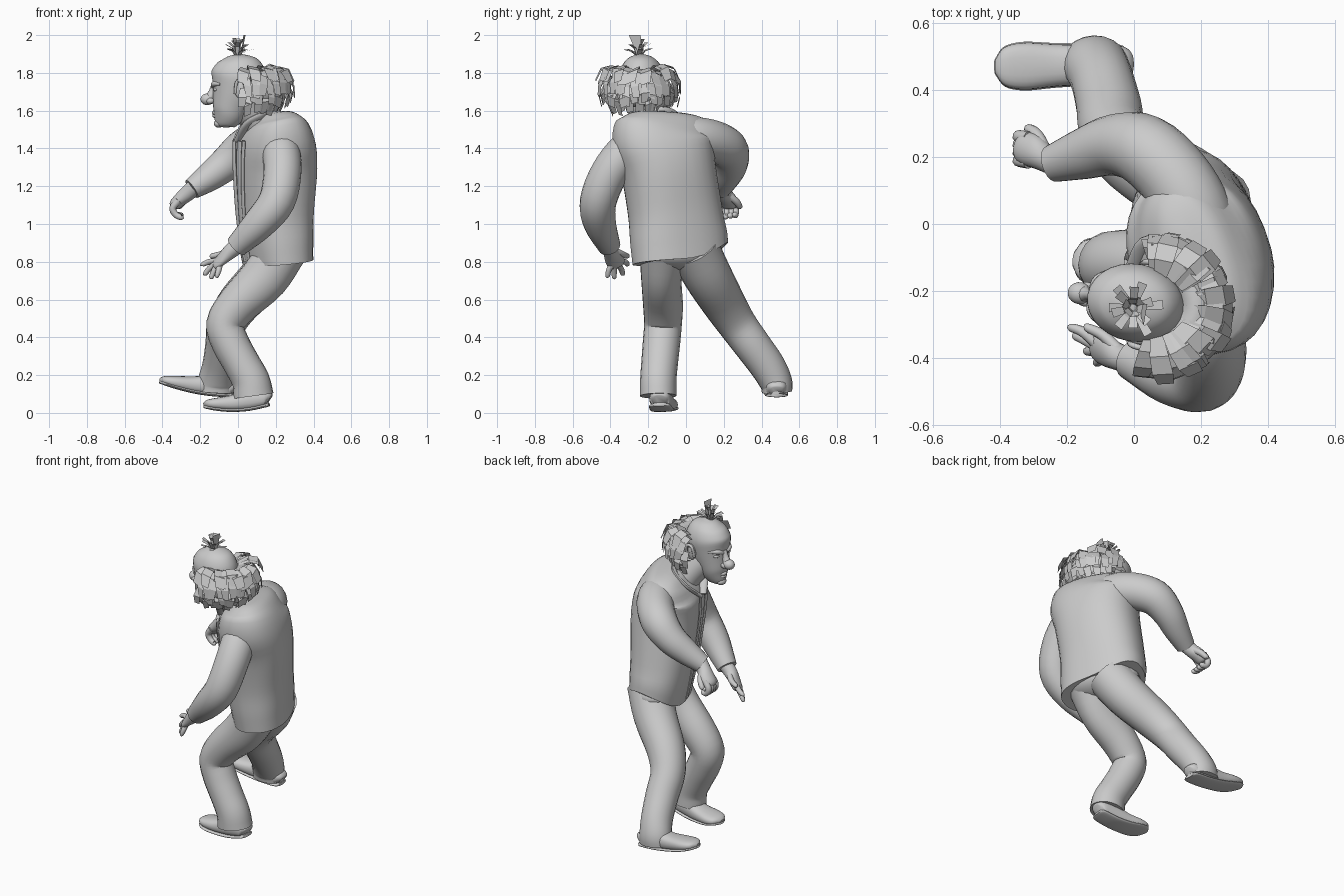
import bpy, bmesh, math, random
from mathutils import Vector, Matrix

random.seed(4)
if "Cube" in bpy.data.objects:
    bpy.data.objects.remove(bpy.data.objects["Cube"])

grey = bpy.data.materials.new("plain grey")
grey.use_nodes = True
grey.diffuse_color = (0.6, 0.6, 0.6, 1)
grey.node_tree.nodes["Principled BSDF"].inputs["Base Color"].default_value = (0.6, 0.6, 0.6, 1)


def finish(name, bm, angle=50, closed=True):
    if closed:
        bmesh.ops.recalc_face_normals(bm, faces=bm.faces)
    mesh = bpy.data.meshes.new(name)
    bm.to_mesh(mesh)
    bm.free()
    mesh.materials.append(grey)
    obj = bpy.data.objects.new(name, mesh)
    bpy.context.collection.objects.link(obj)
    bpy.ops.object.select_all(action='DESELECT')
    obj.select_set(True)
    bpy.context.view_layer.objects.active = obj
    if angle:
        bpy.ops.object.shade_smooth_by_angle(angle=math.radians(angle))
    return obj


def smooth_path(points, steps):
    """Catmull-Rom through tuples of any length."""
    pts = [Vector(p) for p in points]
    pts = [pts[0] * 2 - pts[1]] + pts + [pts[-1] * 2 - pts[-2]]
    out = []
    for a, b, c, d in zip(pts, pts[1:], pts[2:], pts[3:]):
        for i in range(steps):
            t = i / steps
            out.append(0.5 * (2 * b + (c - a) * t + (2 * a - 5 * b + 4 * c - d) * t * t
                              + (3 * b - a - 3 * c + d) * t ** 3))
    return out + [pts[-2]]


def tube(name, points, ref=(1, 0, 0), sides=20, steps=4, power=1.0, bend=None):
    """Loft through (x, y, z, radius along ref, radius across)."""
    full = [tuple(p) + ((p[3],) if len(p) == 4 else ()) for p in points]
    path = smooth_path(full, steps)
    bm = bmesh.new()
    side, rings = Vector(ref), []
    for i, p in enumerate(path):
        t = (path[min(i + 1, len(path) - 1)] - path[max(i - 1, 0)])
        t = Vector(t[:3]).normalized()
        side = (side - t * side.dot(t)).normalized()
        across = t.cross(side)
        ring = []
        for k in range(sides):
            a = math.tau * k / sides
            c, s = math.cos(a), math.sin(a)
            c, s = (math.copysign(abs(v) ** power, v) for v in (c, s))
            co = Vector(p[:3]) + side * c * max(p[3], .002) + across * s * max(p[4], .002)
            ring.append(bm.verts.new(bend(co, i) if bend else co))
        rings.append(ring)
    for r, q in zip(rings, rings[1:]):
        for k in range(sides):
            n = (k + 1) % sides
            bm.faces.new((r[k], r[n], q[n], q[k]))
    bm.faces.new(rings[0])
    bm.faces.new(rings[-1])
    return finish(name, bm)


def ball(name, centre, size, yaw=0.0):
    bm = bmesh.new()
    m = Matrix.Translation(centre) @ Matrix.Rotation(yaw, 4, 'Z') @ Matrix.Diagonal((*size, 1))
    bmesh.ops.create_uvsphere(bm, u_segments=20, v_segments=14, radius=1, matrix=m)
    return finish(name, bm)


def card(bm, points, across, widths):
    """A flat lock of hair added to a shared mesh."""
    rows = [(bm.verts.new(p - across * w), bm.verts.new(p + across * w))
            for p, w in zip(points, widths)]
    for a, b in zip(rows, rows[1:]):
        bm.faces.new((a[0], a[1], b[1], b[0]))


# Jacket with broad hunched shoulders and the hem lifted on one side
CHEST = Vector((-.935, -.355, 0))
LATERAL = Vector((.355, -.935, 0))
BODY = [(.21, -.03, .8, .168, .26), (.2, -.04, .92, .18, .262), (.195, -.06, 1.08, .192, .252),
        (.2, -.095, 1.3, .207, .252), (.192, -.12, 1.44, .195, .276),
        (.178, -.115, 1.53, .142, .252), (.168, -.115, 1.575, .085, .19),
        (.165, -.115, 1.592, .03, .1)]


def lift_hem(co, i):
    if i < 6:
        co.z += .085 * max(0, co.y / .22) ** 2 * (1 - i / 6)
    return co


tube("jacket_body", BODY, CHEST, sides=32, power=.87, bend=lift_hem)
ball("trouser_seat", (.21, -.03, .85), (.155, .235, .1), math.atan2(.355, .935))

# Jacket front edges and the shirt strip between them
front = [Vector(p[:3]) + CHEST * p[3] for p in BODY[:5]]
for name, off, width, out in (("shirt_strip", 0, .03, .002),
                              ("jacket_edge_left", .045, .02, .004),
                              ("jacket_edge_right", -.045, .02, .004)):
    tube(name, [(*(p + LATERAL * off * (.6 + .25 * i) + CHEST * out), .007, width)
                for i, p in enumerate(front)], CHEST, sides=12)
tube("collar", [(-.01, -.14, 1.44, .012, .02), (.04, -.06, 1.52, .014, .03),
                (.12, -.07, 1.57, .014, .034), (.17, -.14, 1.59, .014, .034),
                (.13, -.23, 1.57, .014, .034), (.05, -.24, 1.53, .014, .03),
                (-.005, -.17, 1.44, .012, .02)], (-.3, -.7, -.2), sides=12)
tube("neck", [(.14, -.15, 1.48, .09), (.08, -.18, 1.56, .078), (.01, -.22, 1.65, .08)])

# Sleeves, rooted deep in the shoulders
tube("right_sleeve", [(.23, -.09, 1.43, .09), (.185, .03, 1.455, .11), (.12, .14, 1.44, .11),
                      (.03, .222, 1.395, .107), (-.06, .236, 1.32, .092), (-.15, .21, 1.25, .077),
                      (-.245, .18, 1.185, .056)])
tube("left_sleeve", [(.22, -.22, 1.44, .08), (.228, -.31, 1.39, .1), (.235, -.405, 1.27, .1),
                     (.205, -.465, 1.12, .097), (.11, -.455, 1, .086), (-.01, -.405, .88, .06)])

# Hands: a palm with curved fingers
tube("left_palm", [(.01, -.41, .895, .042), (-.04, -.4, .855, .04), (-.085, -.38, .815, .05, .028),
                   (-.115, -.365, .785, .045, .022), (-.125, -.36, .775, .02, .01)], (0, .6, .3))
for i, (mid, tip) in enumerate((((-.15, -.325, .8), (-.188, -.31, .785)),
                                ((-.15, -.345, .765), (-.175, -.335, .735)),
                                ((-.125, -.38, .755), (-.142, -.38, .717)),
                                ((-.1, -.405, .765), (-.112, -.415, .725)))):
    tube(f"left_finger_{i + 1}", [(-.095, -.375, .805, .017), (*mid, .0155), (*tip, .012),
                                  (*(Vector(tip) + Vector((-.004, 0, -.008))), .003)], sides=10)
tube("left_thumb", [(-.04, -.385, .86, .02), (-.09, -.335, .84, .017), (-.14, -.31, .83, .013),
                    (-.15, -.308, .828, .003)], (0, 0, 1), sides=10)
tube("right_palm", [(-.23, .185, 1.195, .045), (-.27, .2, 1.16, .042), (-.305, .22, 1.13, .05, .036),
                    (-.335, .232, 1.1, .045, .03), (-.345, .235, 1.085, .02, .012)], (.2, 1, 0))
for i in range(4):
    y = .185 + .024 * i
    tube(f"right_finger_{i + 1}", [(-.315, y, 1.125, .02), (-.345, y + .005, 1.085, .019),
                                   (-.33, y + .005, 1.05, .017), (-.3, y, 1.035 + .004 * i, .015),
                                   (-.29, y, 1.042, .003)], (0, 1, 0), sides=10)
tube("right_thumb", [(-.27, .225, 1.15, .022), (-.29, .265, 1.12, .019), (-.315, .285, 1.09, .015),
                     (-.318, .288, 1.08, .003)], sides=10)

# Trouser legs, flared at the hem
tube("left_trouser_leg", [(.24, -.12, .87, .13), (.14, -.13, .715, .127, .108),
                          (0, -.122, .575, .11, .106), (-.068, -.122, .47, .1),
                          (-.04, -.13, .37, .099), (.02, -.14, .26, .097),
                          (.068, -.147, .17, .1, .096), (.082, -.147, .09, .107, .097)])
tube("right_trouser_leg", [(.23, .04, .87, .135), (.14, .115, .725, .128), (.005, .2, .58, .115),
                           (-.06, .27, .47, .103), (-.075, .35, .36, .098), (-.095, .43, .25, .094),
                           (-.115, .475, .165, .098, .087), (-.12, .482, .11, .1, .08)])


# Shoes with a thin sole, curled up at both ends
def shoe(side, heel, toe, curl):
    heel, toe = Vector(heel), Vector(toe)
    rows = ((0, .035, .03), (.06, .055, .045), (.3, .06, .055), (.55, .064, .044),
            (.78, .07, .034), (.93, .057, .024), (1, .02, .012))
    upper, sole = [], []
    for t, w, h in rows:
        p = heel.lerp(toe, t) + Vector((0, 0, curl * (2 * t - 1) ** 2))
        upper.append((p.x, p.y, p.z + h, w, h))
        sole.append((p.x, p.y, p.z + .008, w + .003, .01))
    tube(side + "_shoe", upper, (0, 1, 0), power=.8)
    tube(side + "_sole", sole, (0, 1, 0), power=.8)


shoe("left", (.165, -.14, .012), (-.18, -.105, .003), .025)
shoe("right", (-.02, .48, .065), (-.415, .47, .138), .02)

# Head
FACE = Vector((-.985, .17, 0))
EAR = Vector((.17, .985, 0))
YAW = math.atan2(.17, -.985)
HEAD = Vector((0, -.235, 0))


def at(f, s, z):
    return HEAD + FACE * f + EAR * s + Vector((0, 0, z))


tube("head", [(*at(f, 0, z), a, b) for f, z, a, b in (
    (.075, 1.512, .025, .02), (.072, 1.53, .055, .045), (.052, 1.58, .083, .075),
    (.035, 1.64, .102, .092), (.01, 1.72, .13, .109), (-.005, 1.79, .147, .116),
    (-.01, 1.85, .12, .095), (-.01, 1.885, .07, .057), (-.01, 1.9, .012, .01))], FACE, sides=28)
ball("nose_tip", at(.165, 0, 1.66), (.036, .033, .031), YAW)
tube("nose_bridge", [(*at(.122, 0, 1.74), .02, .016), (*at(.135, 0, 1.7), .022, .018),
                     (*at(.152, 0, 1.668), .025, .026)], FACE, sides=12)
for name, s in (("right", 1), ("left", -1)):
    ball(name + "_nostril", at(.146, .022 * s, 1.652), (.022, .015, .016), YAW)
    ball(name + "_eye", at(.105, .046 * s, 1.712), (.02, .022, .012), YAW)
    tube(name + "_brow", [(*at(.13, .014 * s, 1.728), .012), (*at(.118, .05 * s, 1.742), .015),
                          (*at(.078, .085 * s, 1.74), .008)], (0, 0, 1), sides=10)
    ball(name + "_ear", at(-.03, .112 * s, 1.715), (.03, .016, .05), YAW)
    tube(name + "_ear_rim", [(*at(-.005, .117 * s, 1.69), .008), (*at(-.015, .126 * s, 1.75), .009),
                             (*at(-.045, .13 * s, 1.76), .009), (*at(-.062, .128 * s, 1.72), .009),
                             (*at(-.04, .117 * s, 1.67), .007)], EAR, sides=8)
for name, z, f in (("upper_lip", 1.59, .13), ("lower_lip", 1.573, .127)):
    tube(name, [(*at(f - .035, -.042, z - .004), .004), (*at(f, 0, z), .011),
                (*at(f - .035, .042, z - .004), .004)], (0, 0, 1), sides=10)
ball("chin", at(.103, 0, 1.532), (.026, .032, .022), YAW)

# Bushy hair round the back: a base mass covered in overlapping flat locks
ROOT = at(-.06, 0, 0)


def around(angle, radius, z):
    return ROOT + (-FACE * math.cos(angle) + EAR * math.sin(angle) * .94) * radius + Vector((0, 0, z))


tube("hair_base", [(*around(math.radians(a + 6), .13, 1.72), h, w) for a, w, h in
                   ((-84, .03, .05), (-65, .06, .085), (-35, .065, .095), (0, .065, .1),
                    (35, .065, .095), (65, .06, .085), (84, .03, .05))], (0, 0, 1))
bm = bmesh.new()
LAYERS = (((.095, 1.8), (.155, 1.825), (.21, 1.81), (.24, 1.75)),
          ((.15, 1.76), (.2, 1.785), (.228, 1.74), (.232, 1.68)),
          ((.15, 1.71), (.195, 1.73), (.222, 1.68), (.21, 1.63)),
          ((.12, 1.66), (.165, 1.68), (.18, 1.64), (.155, 1.585)))
for layer, count, wide in zip(LAYERS, (22, 24, 24, 22), (1.4, 1, 1, 1)):
    for k in range(count):
        a = math.radians(-84 + 182 * k / (count - 1) + random.uniform(-4, 4))
        grow, drop = random.uniform(.94, 1.05), random.uniform(-.015, .015)
        twist = random.uniform(-.12, .12)
        pts = [around(a + twist * i / 3, r * (1 if i == 0 else grow), z + drop)
               for i, (r, z) in enumerate(layer)]
        across = around(a + .5, 1, 0) - around(a - .5, 1, 0)
        across = (across.normalized() + Vector((0, 0, random.uniform(-.4, .4)))).normalized()
        card(bm, pts, across, [w * wide for w in (.014, .021, .023, .018)])
finish("hair_locks", bm, 0, False)

# Tuft on the crown
bm = bmesh.new()
for k in range(18):
    a = math.tau * k / 18 + random.uniform(-.2, .2)
    lean = (.085, .06, .03)[k % 3] * random.uniform(.85, 1.1)
    top = (.045, .075, .095)[k % 3] * random.uniform(.85, 1.05)
    out = Vector((math.cos(a), math.sin(a), 0))
    base = at(0, -.015, 1.885)
    card(bm, [base + out * .008, base + out * lean * .45 + Vector((0, 0, top * .7)),
              base + out * lean + Vector((0, 0, top))],
         Vector((-out.y, out.x, 0)), (.008, .011, .014))
card(bm, [at(-.02, -.01, 1.89), at(-.03, -.02, 1.95), at(-.04, -.03, 2)], EAR, (.012, .022, .032))
finish("crown_tuft", bm, 0, False)
